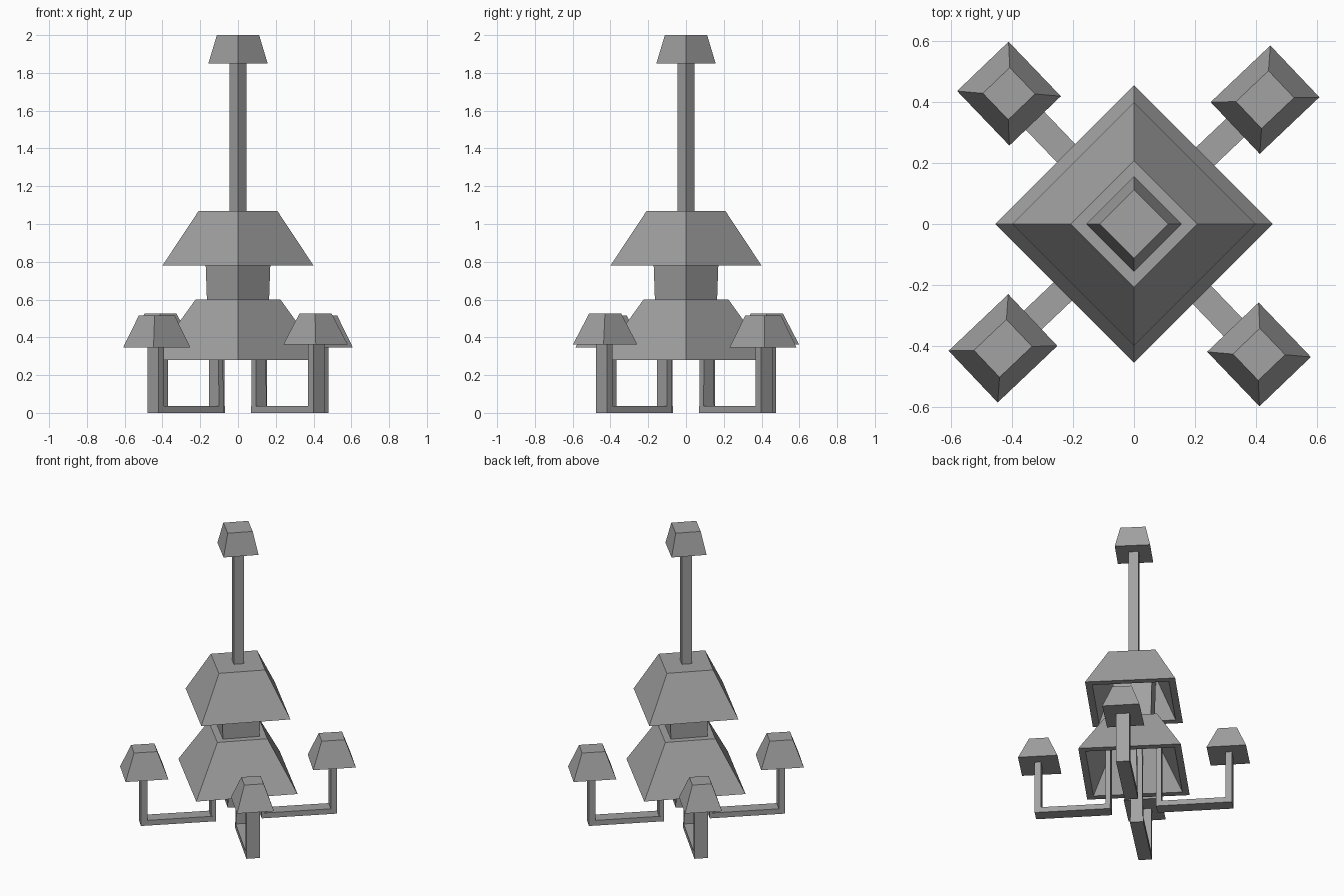
import bpy, bmesh
from math import radians, sqrt
from mathutils import Matrix, Vector

cube = bpy.data.objects.get("Cube")
if cube:
    bpy.data.objects.remove(cube, do_unlink=True)

metal = bpy.data.materials.new("grey")
metal.use_nodes = True
GREY = (0.36, 0.36, 0.36, 1)
metal.diffuse_color = GREY
metal.node_tree.nodes["Principled BSDF"].inputs["Base Color"].default_value = GREY


def loft(name, rings, angle, radius=0.0):
    """Four-sided loft; each ring is (z, radial size, tangential size)."""
    bm = bmesh.new()
    loops = []
    for z, a, b in rings:
        loops.append([bm.verts.new(Vector((radius + sx * a / 2, sy * b / 2, z)))
                      for sx, sy in ((-1, -1), (1, -1), (1, 1), (-1, 1))])
    for low, high in zip(loops, loops[1:]):
        for i in range(4):
            j = (i + 1) % 4
            bm.faces.new((low[i], low[j], high[j], high[i]))
    bm.faces.new(loops[0])
    bm.faces.new(loops[-1])
    bm.transform(Matrix.Rotation(radians(angle), 4, 'Z'))
    bmesh.ops.recalc_face_normals(bm, faces=bm.faces[:])
    mesh = bpy.data.meshes.new(name)
    bm.to_mesh(mesh)
    bm.free()
    mesh.materials.append(metal)
    obj = bpy.data.objects.new(name, mesh)
    bpy.context.collection.objects.link(obj)
    return obj


def diamond(name, *rings):
    """Central part from (z, half diagonal) rings."""
    return loft(name, [(z, r * sqrt(2), r * sqrt(2)) for z, r in rings], 45)


# Central column, from the ceiling down
diamond("ceiling_cap", (1.85, 0.157), (2.0, 0.112))
diamond("hanging_stem", (1.05, 0.045), (1.86, 0.045))
diamond("neck", (0.58, 0.164), (1.04, 0.18))

# Hollow shades: outer wall up, closed top, and inner wall back down
WALL = 0.06
for name, z0, z1, r0, r1 in (("upper_shade", 0.78, 1.07, 0.40, 0.208),
                             ("lower_shade", 0.28, 0.60, 0.455, 0.225)):
    diamond(name, (z1 - 0.04, r1 - WALL / 2), (z0, r0 - WALL), (z0, r0), (z1, r1))

# Four U-shaped arms, opposite ones alike
for i, side in enumerate(("back_left", "back_right", "front_right", "front_left")):
    angle = (43.5, 133.8)[i % 2] + 180 * (i // 2)
    lamp_z, lamp_top = ((0.345, 0.515), (0.362, 0.525))[i % 2]
    wide, narrow = ((0.27, 0.147), (0.248, 0.12))[i % 2]
    loft(side + "_arm_bar", [(0, 0.475, 0.085), (0.036, 0.475, 0.085)], angle, 0.3825)
    loft(side + "_inner_post", [(0, 0.033, 0.078), (0.56, 0.033, 0.07)], angle, 0.16)
    loft(side + "_outer_post", [(0, 0.04, 0.085), (lamp_z + 0.01, 0.04, 0.085)], angle, 0.60)
    loft(side + "_lamp", [(lamp_z, wide, 0.234), (lamp_top, narrow, 0.122)], angle, 0.593)
